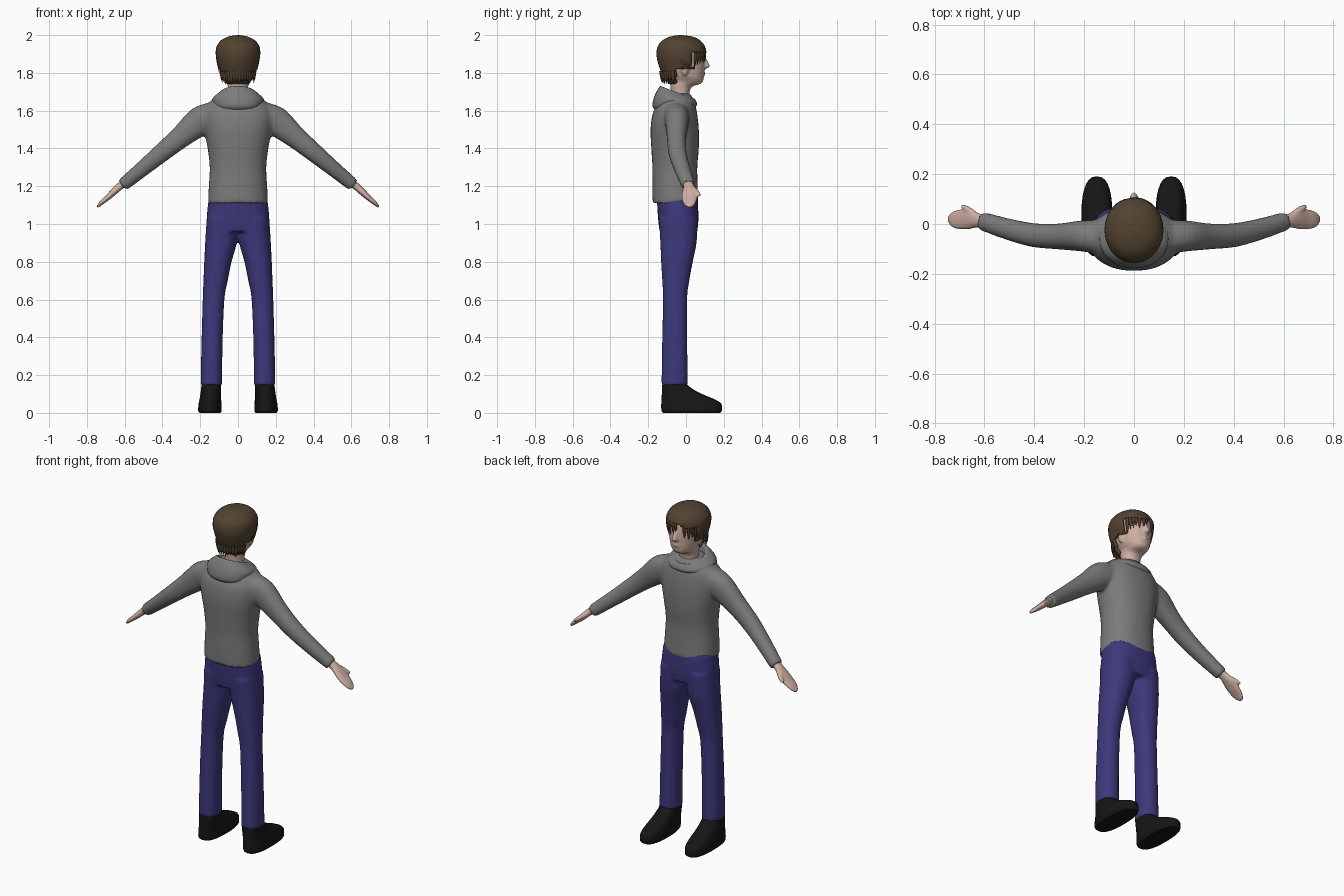
import bpy, bmesh, math, random
from mathutils import Vector

if "Cube" in bpy.data.objects:
    bpy.data.objects.remove(bpy.data.objects["Cube"])
random.seed(4)


def material(name, rgb):
    m = bpy.data.materials.new(name)
    m.diffuse_color = (*rgb, 1)
    m.use_nodes = True
    m.node_tree.nodes["Principled BSDF"].inputs["Base Color"].default_value = m.diffuse_color
    return m


def zring(z, cx, rx, y0, y1, z1=None):
    # horizontal section; z1 tilts it (z at the back, z1 at the front)
    z1 = z if z1 is None else z1
    return (Vector((cx, (y0 + y1) / 2, (z + z1) / 2)), Vector((rx, 0, 0)),
            Vector((0, (y1 - y0) / 2, (z1 - z) / 2)))


def tube(pts):
    # sections (x, y, z, y radius, other radius) square to a path
    out = []
    for i, p in enumerate(pts):
        a, b = pts[max(i - 1, 0)], pts[min(i + 1, len(pts) - 1)]
        t = (Vector(b[:3]) - Vector(a[:3])).normalized()
        u = Vector((0, 1, 0))
        u = (u - t * u.dot(t)).normalized()
        out.append((Vector(p[:3]), u * p[3], t.cross(u) * p[4]))
    return out


def spline(a, b, c, d, t):
    return 0.5 * (2 * b + (c - a) * t + (2 * a - 5 * b + 4 * c - d) * t * t
                  + (3 * b - a - 3 * c + d) * t ** 3)


def loft(bm, rings, n=28, sub=4, p=2.2, caps=True):
    dense, last = [], len(rings) - 1
    for i in range(last):
        q = [rings[max(0, min(last, i + k))] for k in (-1, 0, 1, 2)]
        for s in range(sub):
            dense.append([spline(*(r[k] for r in q), s / sub) for k in range(3)])
    dense.append(rings[-1])
    loops = []
    for c, u, v in dense:
        loop = []
        for j in range(n):
            a = 2 * math.pi * j / n
            x, y = (math.copysign(abs(f) ** (2 / p), f) for f in (math.cos(a), math.sin(a)))
            loop.append(bm.verts.new(c + u * x + v * y))
        loops.append(loop)
    for a, b in zip(loops, loops[1:]):
        for j in range(n):
            k = (j + 1) % n
            bm.faces.new((a[j], a[k], b[k], b[j]))
    if caps:
        bm.faces.new(loops[0][::-1])
        bm.faces.new(loops[-1])


def finish(bm, name, mat, voxel=0, smooth=4):
    bmesh.ops.recalc_face_normals(bm, faces=bm.faces[:])
    me = bpy.data.meshes.new(name)
    bm.to_mesh(me)
    bm.free()
    ob = bpy.data.objects.new(name, me)
    bpy.context.collection.objects.link(ob)
    me.materials.append(mat)
    for f in me.polygons:
        f.use_smooth = len(f.vertices) <= 4
    if voxel:
        r = ob.modifiers.new("blend", 'REMESH')
        r.mode, r.voxel_size, r.use_smooth_shade = 'VOXEL', voxel, True
        s = ob.modifiers.new("soften", 'SMOOTH')
        s.iterations = smooth
    return ob


grey = material("sweater_grey", (0.2, 0.2, 0.2))
denim = material("denim", (0.045, 0.04, 0.2))
skin = material("skin", (0.62, 0.43, 0.36))
brown = material("hair_brown", (0.085, 0.055, 0.03))
black = material("shoe_black", (0.008, 0.008, 0.008))

# sweater: torso and sleeves blended together
bm = bmesh.new()
loft(bm, [zring(z, 0, rx, a, b) for z, rx, a, b in (
    (1.11, .16, -.178, .066), (1.2, .155, -.178, .062), (1.3, .15, -.178, .06),
    (1.4, .161, -.184, .068), (1.5, .18, -.188, .068), (1.58, .185, -.178, .06),
    (1.63, .165, -.155, .05), (1.67, .12, -.135, .035), (1.69, .075, -.11, .02))])
for s in (1, -1):
    loft(bm, tube([(s * x, y, z, a, b) for x, y, z, a, b in (
        (.1, -.055, 1.585, .07, .07), (.2, -.048, 1.545, .063, .078), (.3, -.05, 1.463, .052, .06),
        (.4, -.045, 1.38, .048, .05), (.5, -.022, 1.297, .043, .042), (.61, .012, 1.207, .037, .035))]))
finish(bm, "sweater", grey, .01, 6)

# hood lying round the neck: outside, over the rim, then down inside
bm = bmesh.new()
loft(bm, [zring(z, 0, rx, a, b, z1) for z, rx, a, b, z1 in (
    (1.60, .115, -.16, .045, 1.615), (1.625, .132, -.178, .058, 1.63),
    (1.675, .137, -.168, .056, 1.645), (1.715, .105, -.148, .048, 1.66),
    (1.73, .085, -.135, .04, 1.665), (1.715, .074, -.12, .034, 1.655),
    (1.66, .07, -.11, .03, 1.635))], n=36, caps=False)
finish(bm, "hood", grey)

# trousers: hips and legs blended together
bm = bmesh.new()
loft(bm, [zring(z, 0, rx, a, b) for z, rx, a, b in (
    (.96, .16, -.14, .06), (1.03, .166, -.148, .066), (1.14, .155, -.155, .062))], p=2.5)
for s in (1, -1):
    loft(bm, [zring(z, s * (o + i) / 2, (o - i) / 2, a, b) for z, o, i, a, b in (
        (.145, .198, .083, -.13, .01), (.35, .194, .082, -.127, .007), (.6, .187, .072, -.122, .006),
        (.7, .183, .054, -.126, .018), (.8, .179, .034, -.132, .036), (.9, .174, .006, -.136, .056),
        (1.03, .166, -.01, -.144, .063))])
finish(bm, "trousers", denim, .01, 3)

# shoes
for s, side in ((1, "right"), (-1, "left")):
    bm = bmesh.new()
    loft(bm, [zring(z, s * cx, rx, a, b) for z, cx, rx, a, b in (
        (0, .148, .055, -.12, .18), (.012, .149, .062, -.13, .19), (.05, .148, .06, -.131, .186),
        (.075, .146, .057, -.13, .145), (.1, .144, .055, -.128, .085),
        (.13, .142, .053, -.127, .03), (.155, .141, .052, -.125, .003))], p=2.5)
    finish(bm, "shoe_" + side, black)

# hands: flat palm with a thumb
for s, side in ((1, "right"), (-1, "left")):
    bm = bmesh.new()
    for pts in (
        ((.585, .005, 1.228, .026, .022), (.625, .014, 1.2, .028, .02), (.66, .02, 1.168, .041, .018),
         (.69, .019, 1.14, .041, .015), (.72, .018, 1.115, .035, .012), (.738, .022, 1.097, .022, .008),
         (.746, .025, 1.09, .008, .004)),
        ((.63, .025, 1.195, .016, .014), (.66, .05, 1.172, .016, .013),
         (.68, .066, 1.157, .011, .01), (.692, .073, 1.15, .005, .005))):
        loft(bm, tube([(s * p[0], *p[1:]) for p in pts]), n=16)
    finish(bm, "hand_" + side, skin, .005, 2)

# head and neck, with nose and ears
bm = bmesh.new()
loft(bm, [zring(z, 0, rx, a, b, z1) for z, rx, a, b, z1 in (
    (1.64, .062, -.09, .02, 1.62), (1.69, .053, -.08, .018, 1.68), (1.745, .055, -.085, .03, 1.725),
    (1.765, .06, -.09, .082, 1.745), (1.79, .076, -.1, .094, 1.775), (1.84, .088, -.12, .098, 1.83),
    (1.89, .098, -.135, .097, 1.89), (1.94, .092, -.128, .082, 1.94), (1.975, .055, -.085, .04, 1.97))])
loft(bm, [zring(z, 0, rx, .07, b) for z, rx, b in (
    (1.822, .012, .108), (1.833, .019, .127), (1.85, .014, .122), (1.89, .008, .1))], n=12, p=2)
loft(bm, [zring(z, 0, rx, .06, b) for z, rx, b in (
    (1.782, .012, .094), (1.79, .024, .101), (1.8, .026, .102), (1.808, .012, .098))], n=12, p=2)
for s in (1, -1):
    loft(bm, [zring(z, s * .088, rx, a, b) for z, rx, a, b in (
        (1.785, .004, -.015, .0), (1.805, .01, -.025, .012), (1.835, .014, -.03, .018),
        (1.85, .005, -.02, .008))], n=12, p=2)
finish(bm, "head", skin, .006, 4)

# hair cap with an opening for the face
bm = bmesh.new()
loft(bm, [zring(z, 0, rx, a, b) for z, rx, a, b in (
    (1.74, .066, -.088, .05), (1.77, .083, -.112, .07), (1.81, .098, -.134, .09),
    (1.86, .111, -.15, .104), (1.9, .118, -.156, .108), (1.94, .113, -.15, .1),
    (1.972, .09, -.125, .075), (1.992, .052, -.085, .035), (2.0, .008, -.04, -.024))],
    n=44, sub=5, p=2.05)


def hairline(c):
    if c.y > .035:
        return 1.905 + .025 * max(0, 1 - abs(c.x + .02) / .04)
    return 1.82 if c.y > -.055 else 1.74


bmesh.ops.delete(bm, geom=[f for f in bm.faces if f.calc_center_median().z < hairline(
    f.calc_center_median())], context='FACES')
hair = finish(bm, "hair", brown)
sol = hair.modifiers.new("thickness", 'SOLIDIFY')
sol.thickness, sol.offset = .012, -1

# loose pointed strands along the hairline
bm = bmesh.new()


def strand(ang, top, length, w):
    c, s = math.cos(ang), math.sin(ang)
    rings = []
    for k, (f, wid) in enumerate(((0, .8), (.4, 1), (.75, .6), (1, .05))):
        z = top - length * f
        r = 1 - max(0, 1.88 - z) * 1.4
        ctr = Vector((.112 * c * r, -.024 + .127 * s * r, z))
        rings.append((ctr, Vector((-s, c, 0)) * w * wid, Vector((c, s, 0)) * .005 * wid))
    loft(bm, rings, n=6, sub=2, p=2)


for i in range(19):
    deg = 5 + 170 * i / 18
    if 92 < deg < 112:
        continue
    edge = abs(deg - 90) / 85
    strand(math.radians(deg + random.uniform(-3, 3)), 1.93, .045 + .07 * edge + random.uniform(0, .025), .010)
for i in range(16):
    strand(math.radians(205 + 130 * i / 15), 1.81, random.uniform(.05, .075), .012)
finish(bm, "hair_strands", brown)
